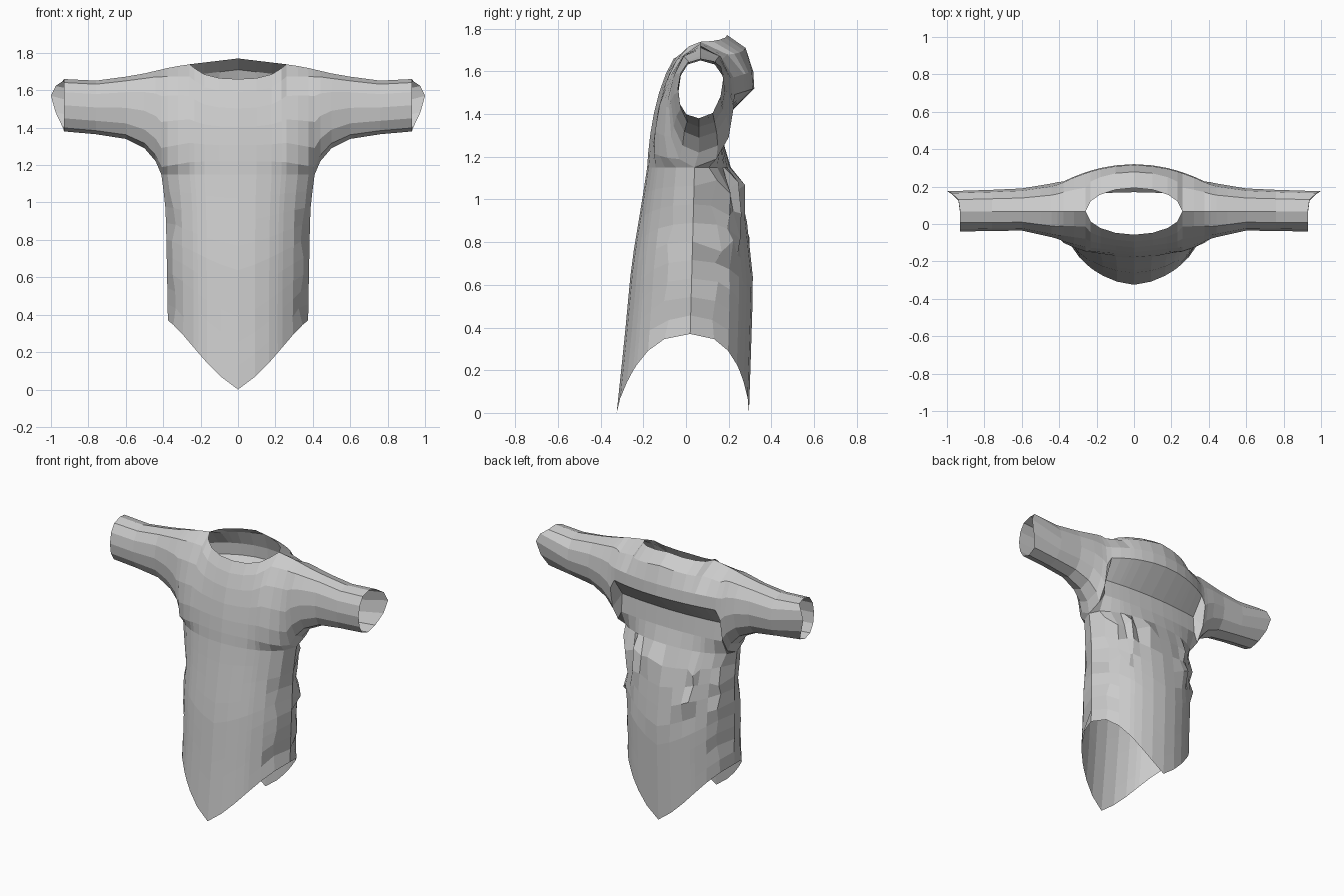
import bpy, bmesh, math, random

if "Cube" in bpy.data.objects:
    bpy.data.objects.remove(bpy.data.objects["Cube"])
random.seed(4)


def interp(x, pts):
    for (a, p), (b, q) in zip(pts, pts[1:]):
        if x <= b:
            return p + (q - p) * max(0, (x - a) / (b - a))
    return pts[-1][1]


FRONT = [(0, -.325), (.35, -.288), (.7, -.255), (1.0, -.205), (1.15, -.182)]
BACK = [(0, .295), (.3, .305), (.62, .315), (.9, .285), (1.05, .25), (1.15, .21)]
WIDTH = [(0, .378), (.4, .375), (.9, .385), (1.0, .39), (1.15, .41)]
HEM = [(0, .0), (.12, .09), (.2, .18), (.33, .33), (.38, .37)]
SHOULDER = [(.25, 1.74), (.35, 1.725), (.5, 1.69), (.73, 1.65), (.93, 1.66)]
CHEST = [(0, -.15), (.25, -.125), (.36, -.1), (.42, -.075), (.6, -.035), (.93, -.04)]
ARM_BACK = [(.36, .24), (.42, .22), (.6, .19), (.93, .175)]
COLS = [0, .24, .44, .565, .63, .78, .92, 1]
ARM = [(.44, 1.22), (.5, 1.29), (.6, 1.34), (.76, 1.365), (.93, 1.38)]
WAIST_Z, N = 1.15, 6


def body_point(u, z, back):
    seam = .01 + .03 * min(1, z / WAIST_Z)
    y = interp(z, BACK if back else FRONT)
    return (interp(z, WIDTH) * u, seam + (y - seam) * math.sqrt(1 - u * u), z)


def body_column(u, back):
    z0 = interp(.38 * u, HEM)
    return [body_point(u, z0 + (WAIST_Z - z0) * i / 9, back) for i in range(10)]


def upper_column(x, yb, zb, back, torso):
    # Neckline inside, shoulder ridge outside
    yt, zt = .068, interp(x, SHOULDER)
    if x < .255:
        yt += (.125 if back else -.125) * math.sqrt(max(0, 1 - (x / .258) ** 2))
        zt = interp(x, [(0, 1.77), (.25, 1.74)] if back else
                    [(0, 1.66), (.1, 1.665), (.2, 1.69), (.258, 1.74)])
    # Overhanging fold across the back
    if back and torso:
        ym = .325 - .65 * x * x
        low = .18 - .2 * x * x
        ys = [yb, low, low - .01, ym - .005, ym - .01, (ym + yt) / 2 + .02, yt]
        zs = [zb, 1.25, 1.37, 1.52 - .2 * x * x, 1.6 - .2 * x * x, zt - .06, zt]
        return [(x, y, z) for y, z in zip(ys, zs)]
    target = interp(x, ARM_BACK if back else CHEST)
    d = target - (yb + yt) / 2
    # Chest columns curve gently, sleeve columns are round
    r = interp(x, [(0, .3), (.2, .4), (.42, 1)])
    pts = []
    for i in range(N + 1):
        t = i / N
        s = math.sin(math.pi * t)
        h = t + r * (.5 - .5 * math.cos(math.pi * t) - t)
        tip = s ** 3 if back and x > .9 else 0
        pts.append((x + .07 * tip, yb + (yt - yb) * t + d * s ** (1 - .2 * r),
                    zb + (zt - zb) * h + .05 * tip))
    return pts


def make_shell(name, front, back, rough=False):
    bm = bmesh.new()
    for side in (-1, 1):
        for cols, is_back in ((front, False), (back, True)):
            grid = []
            for j, col in enumerate(cols):
                line = []
                for i, (x, y, z) in enumerate(col):
                    # Crumpled cloth on the upper back and flanks
                    if rough and 0 < i < len(col) - 1 and 0 < j < len(cols) - 1:
                        if is_back and z > .72 and random.random() < .3:
                            y += random.uniform(.02, .05)
                            z += random.uniform(-.04, .04)
                        elif j == len(cols) - 2 and random.random() < .5:
                            x -= random.uniform(.01, .03)
                            y += random.uniform(-.02, .02)
                    line.append(bm.verts.new((side * x, y, z)))
                grid.append(line)
            for a, b in zip(grid, grid[1:]):
                for i in range(len(a) - 1):
                    quad = [a[i], b[i], b[i + 1], a[i + 1]]
                    bm.faces.new(quad if (side > 0) != is_back else quad[::-1])
    bmesh.ops.remove_doubles(bm, verts=bm.verts, dist=.002)
    me = bpy.data.meshes.new(name)
    bm.to_mesh(me)
    bm.free()
    ob = bpy.data.objects.new(name, me)
    bpy.context.collection.objects.link(ob)
    return ob


# Skirted torso with pointed front and back hem
make_shell("tunic_body", [body_column(u, False) for u in COLS],
           [body_column(u, True) for u in COLS], rough=True)

# Chest, shoulders, neckline and open sleeves
panels = []
for back in (False, True):
    cols = []
    for k, u in enumerate(COLS):
        x, y, z = body_point(u, WAIST_Z, back)
        cols.append(upper_column(x, y, z, back, k < len(COLS) - 1))
    cols += [upper_column(x, .06, z, back, False) for x, z in ARM]
    panels.append(cols)
make_shell("yoke_and_sleeves", *panels)
